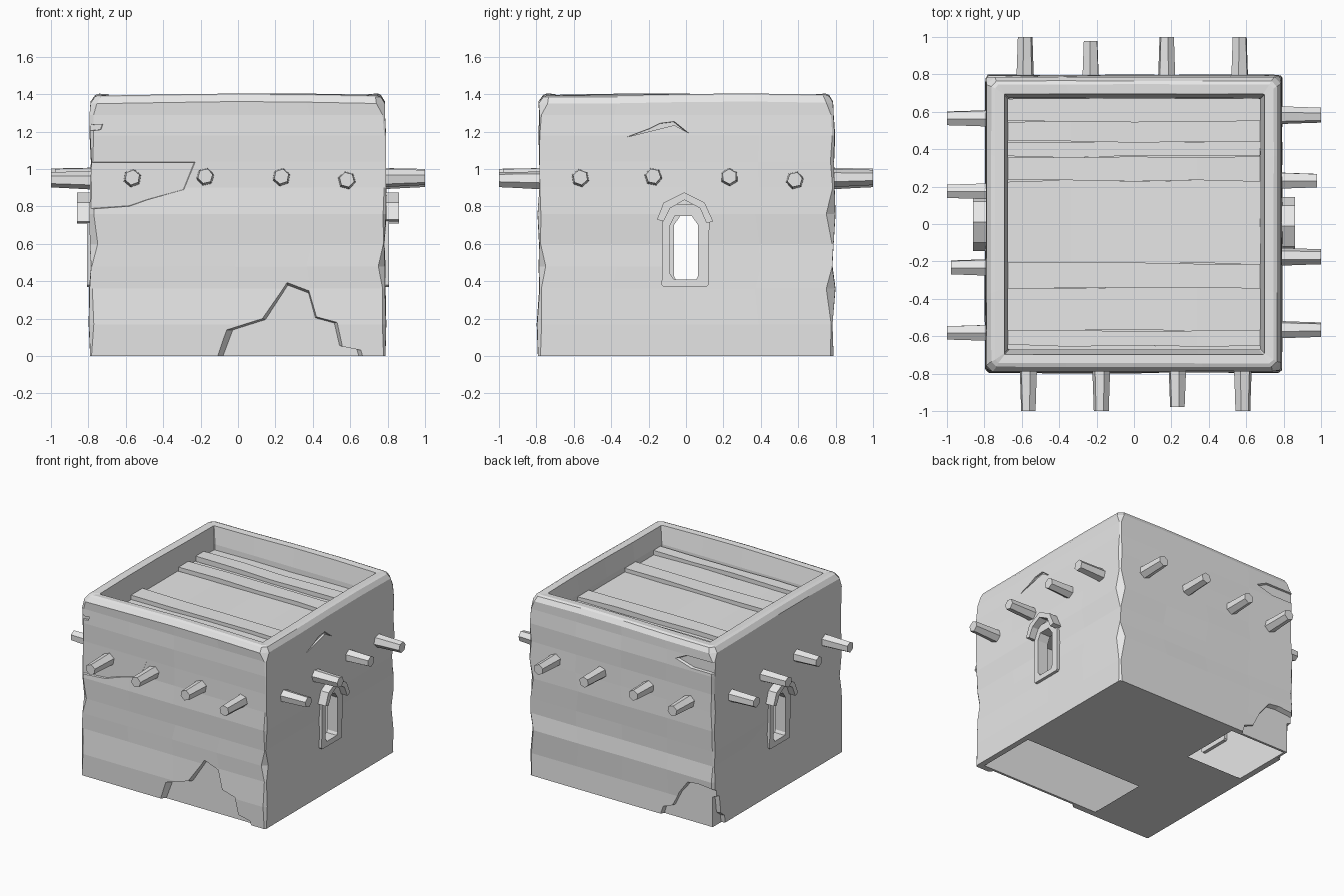
import bpy, bmesh, math, random
from mathutils import Vector, Matrix

if "Cube" in bpy.data.objects:
    bpy.data.objects.remove(bpy.data.objects["Cube"])

random.seed(4)
R = random.uniform

plaster = bpy.data.materials.new("plain_grey")
plaster.diffuse_color = (0.8, 0.8, 0.8, 1)
plaster.use_nodes = True
plaster.node_tree.nodes["Principled BSDF"].inputs["Base Color"].default_value = plaster.diffuse_color


def loft(name, loops, closed=False):
    """Bridge equal-length loops; cap the ends unless the loft closes on itself."""
    bm = bmesh.new()
    rows = [[bm.verts.new(p) for p in lp] for lp in loops]
    n = len(rows[0])
    pairs = list(zip(rows, rows[1:])) + ([(rows[-1], rows[0])] if closed else [])
    for a, b in pairs:
        for i in range(n):
            j = (i + 1) % n
            bm.faces.new((a[i], a[j], b[j], b[i]))
    if not closed:
        bm.faces.new(rows[0])
        bm.faces.new(rows[-1])
    bmesh.ops.recalc_face_normals(bm, faces=bm.faces)
    me = bpy.data.meshes.new(name)
    bm.to_mesh(me)
    bm.free()
    me.materials.append(plaster)
    ob = bpy.data.objects.new(name, me)
    bpy.context.collection.objects.link(ob)
    return ob


def on_wall(side, u, d, v):
    """Wall coordinates: u along, d outward, v up. Sides: front, right, back, left."""
    return Matrix.Rotation(side * math.pi / 2, 3, 'Z') @ Vector((u, -d, v))


def box(name, x0, x1, y0, y1, z0, z1):
    return loft(name, [[(x0, y0, z), (x1, y0, z), (x1, y1, z), (x0, y1, z)] for z in (z0, z1)])


# Wall block: stacked wobbly rings with chipped corners
K = 5
wave = [R(0, 6) for _ in range(4)]


def ring(h, z, cham, wob, zwob):
    pts = []
    for s in range(4):
        c0, c1 = cham[s], cham[(s + 1) % 4]
        off = h + R(-wob, wob)
        for k in range(K):
            t = k / (K - 1)
            u = -(h - c0) + t * (2 * h - c0 - c1)
            pts.append(on_wall(s, u, off + R(-wob, wob) * 0.3,
                               z + zwob * math.sin(3.5 * u + wave[s])))
    return pts


levels = [0, 0.17, 0.36, 0.48, 0.6, 0.76, 0.9, 1.04, 1.18, 1.29]
rings = []
for z in levels:
    cham = [R(0.006, 0.02) for _ in range(4)]
    if 0.3 < z < 0.8:
        cham[random.randrange(4)] = 0.04
    rings.append(ring(0.79, z, cham, 0.008 if z else 0.004, 0))
rings.append(ring(0.785, 1.355, [0.03, 0.045, 0.035, 0.04], 0.004, 0.006))
# parapet rim and the sunken roof well
for h, z, c, w in [(0.765, 1.39, 0.03, 0.006), (0.745, 1.398, 0.02, 0.006),
                   (0.695, 1.395, 0.004, 0.006), (0.672, 1.26, 0.004, 0), (0.67, 1.19, 0.004, 0)]:
    rings.append(ring(h, z, [c] * 4, 0.003, w))
house = loft("walls", rings)

# Window shapes (u, v)
inner = [(-.085, .44), (-.065, .41), (.055, .41), (.065, .43),
         (.065, .7), (.03, .75), (-.06, .75), (-.085, .7)]
outer = [(-.13, .38), (-.12, .37), (.11, .37), (.12, .38),
         (.125, .72), (.07, .81), (-.08, .81), (-.125, .72)]
middle = [((a + c) / 2, (b + d) / 2) for (a, b), (c, d) in zip(inner, outer)]

# Cutters: hollow inside, window openings, broken plaster
cutters = [box("cut_room", -.745, .745, -.745, .745, -.2, 1.165)]
for s in (1, 3):
    cutters.append(loft("cut_window", [[on_wall(s, u, d, v) for u, v in middle]
                                       for d in (0.6, 0.95)]))


def broken_plaster(side, pts, depth=0.027, shrink=0.92):
    cu = sum(p[0] for p in pts) / len(pts)
    cv = sum(p[1] for p in pts) / len(pts)
    loops = [[on_wall(side, cu + (u - cu) * s, d, cv + (v - cv) * s) for u, v in pts]
             for d, s in ((0.79 - depth, shrink), (0.796, 1), (0.9, 1.001))]
    cutters.append(loft("cut_plaster", loops))


# front: large patch at the base, layered patch upper left, corner chip
broken_plaster(0, [(-.15, -.1), (-.06, .14), (.13, .2), (.26, .4), (.38, .355), (.42, .21),
                   (.53, .18), (.56, .05), (.66, .03), (.7, -.1)])
broken_plaster(0, [(-1, .77), (-.58, .8), (-.48, .835), (-.28, .89), (-.22, 1.04), (-1, 1.04)],
               0.014, 0.96)
broken_plaster(0, [(-.9, 1.19), (-.73, 1.21), (-.72, 1.24), (-.76, 1.235), (-.9, 1.27)], 0.02)
# right: short crack high on the wall
broken_plaster(1, [(-.32, 1.17), (-.2, 1.2), (-.06, 1.235), (.02, 1.19), (-.06, 1.255),
                   (-.14, 1.245), (-.2, 1.215)], 0.015)
# back: patch at the corner base that wraps to the left wall, patch near the top
broken_plaster(2, [(.3, -.1), (.35, .06), (.43, .09), (.49, .21), (.57, .31), (.66, .32),
                   (1, .29), (1, -.1)])
broken_plaster(3, [(-1, -.1), (-1, .3), (-.73, .24), (-.71, .1), (-.66, .06), (-.63, -.1)])
broken_plaster(2, [(.46, 1.24), (.55, 1.285), (1, 1.29), (1, 1.2), (.6, 1.2)], 0.018)

for c in cutters:
    m = house.modifiers.new("cut", 'BOOLEAN')
    m.operation, m.solver, m.object = 'DIFFERENCE', 'EXACT', c
    c.hide_render = True
dg = bpy.context.evaluated_depsgraph_get()
cut_mesh = bpy.data.meshes.new_from_object(house.evaluated_get(dg))
house.modifiers.clear()
house.data = cut_mesh
for c in cutters:
    bpy.data.objects.remove(c)

# Roof planks running along x, narrow ones raised
edges = [-.675, -.65, -.57, -.34, -.21, .23, .36, .44, .55, .675]
for i, (a, b) in enumerate(zip(edges, edges[1:])):
    top = 1.25 if i % 2 else 1.22
    loops = []
    for k in range(5):
        x = -.675 + k * 1.35 / 4
        ya, yb = a + R(-.006, .006), b + R(-.006, .006)
        t = top + R(-.004, .004)
        loops.append([(x, ya, 1.18), (x, yb, 1.18), (x, yb, t), (x, ya, t)])
    loft("roof_plank", loops)

# Beam ends: four six-sided stubs on every wall
for s in range(4):
    for u, v, end in [(-.565, .955, 1), (-.175, .962, 1), (.232, .96, .978), (.582, .943, 1)]:
        turn = R(0.2, 0.9)
        loops = []
        for d, r, dv in ((.755, .05, -.004), (.88, .045, -.002), (end, .041, 0)):
            loops.append([on_wall(s, u + r * math.cos(turn + a * math.pi / 3), d,
                                  v + dv + r * math.sin(turn + a * math.pi / 3)) for a in range(6)])
        loft("beam_end", loops)

# Window frames and arched hoods on the two side walls
hood = [((-.155, .73), (-.12, .72)), ((-.12, .82), (-.085, .79)), ((-.01, .875), (-.008, .835)),
        ((.1, .82), (.075, .79)), ((.145, .72), (.11, .71))]
for s in (1, 3):
    loft("window_frame", [[on_wall(s, u, d, v) for u, v in p] for p, d in
                          ((outer, .72), (outer, .808), (inner, .808), (inner, .72))], closed=True)
    loft("window_hood", [[on_wall(s, *q) for q in
                          ((o[0], .76, o[1]), (o[0], .86, o[1]), (i[0], .86, i[1]), (i[0], .76, i[1]))]
                         for o, i in hood])

# Underside: three by three floor with three cells left open
bm = bmesh.new()
g = [-.785, -.27, .27, .785]
for i in range(3):
    for j in range(3):
        if (i, j) not in {(0, 2), (1, 0), (2, 0)}:
            bm.faces.new([bm.verts.new(p) for p in ((g[i], g[j], 0), (g[i], g[j + 1], 0),
                                                    (g[i + 1], g[j + 1], 0), (g[i + 1], g[j], 0))])
bmesh.ops.remove_doubles(bm, verts=bm.verts, dist=1e-4)
me = bpy.data.meshes.new("floor")
bm.to_mesh(me)
bm.free()
me.materials.append(plaster)
bpy.context.collection.objects.link(bpy.data.objects.new("floor", me))
